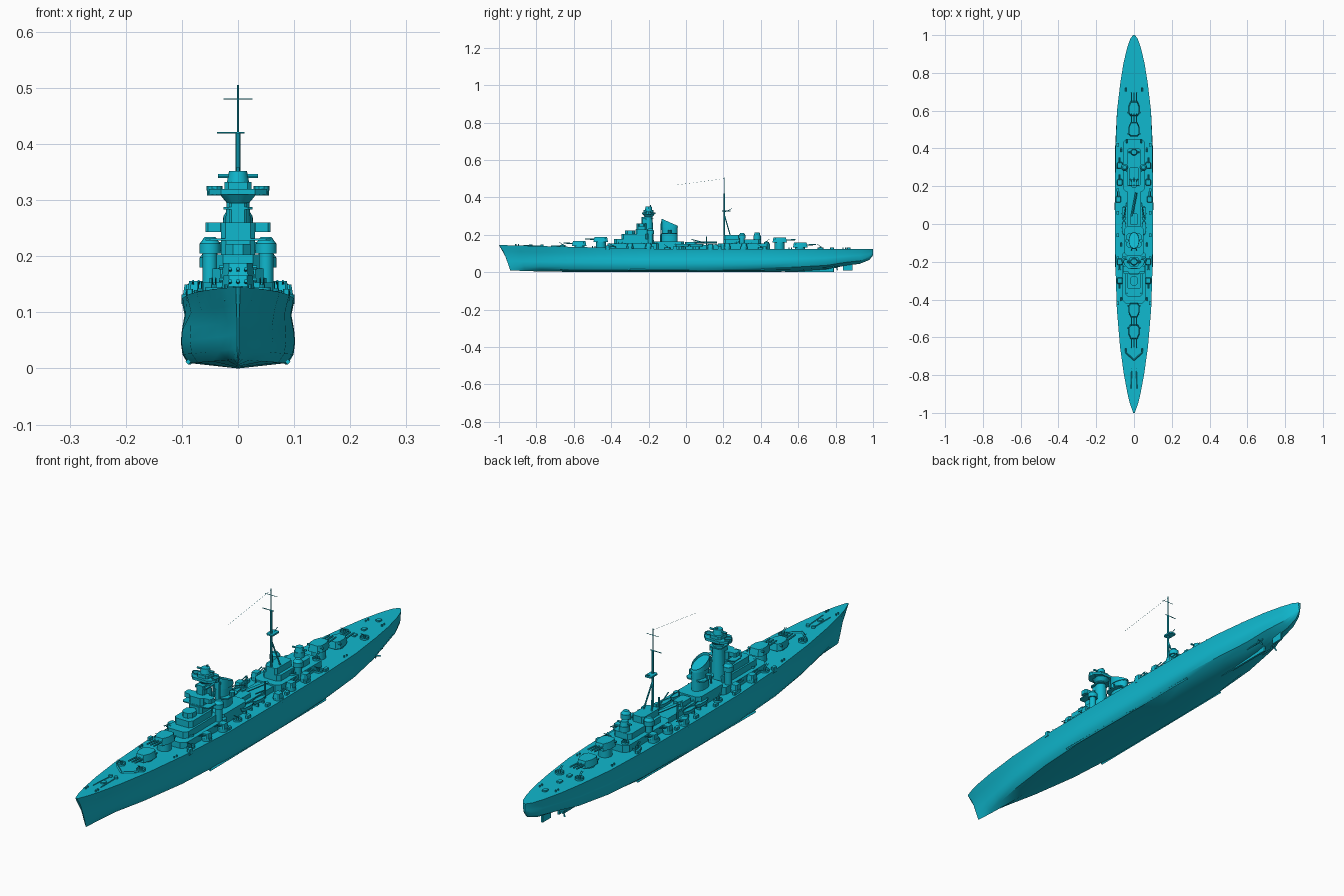
import bpy, bmesh
from math import sin, cos, pi
from mathutils import Vector

default_cube = bpy.data.objects.get("Cube")
if default_cube:
    bpy.data.objects.remove(default_cube, do_unlink=True)

teal = bpy.data.materials.new("teal paint")
teal.use_nodes = True
teal.diffuse_color = (0.005, 0.48, 0.62, 1)
teal.node_tree.nodes["Principled BSDF"].inputs["Base Color"].default_value = teal.diffuse_color
parts = []
SIDES = (("right", -1), ("left", 1))


def finish(name, bm):
    bmesh.ops.recalc_face_normals(bm, faces=bm.faces)
    mesh = bpy.data.meshes.new(name)
    bm.to_mesh(mesh)
    bm.free()
    mesh.materials.append(teal)
    obj = bpy.data.objects.new(name, mesh)
    bpy.context.collection.objects.link(obj)
    parts.append(obj)
    return obj


def loft(name, rings, well=0):
    """Skin a stack of closed rings; an optional well hollows the last cap."""
    bm = bmesh.new()
    loops = [[bm.verts.new(point) for point in ring] for ring in rings]
    for low, high in zip(loops, loops[1:]):
        for i in range(len(low)):
            j = (i + 1) % len(low)
            bm.faces.new((low[i], low[j], high[j], high[i]))
    bm.faces.new(loops[0])
    cap = bm.faces.new(loops[-1])
    if well:
        bmesh.ops.inset_region(bm, faces=[cap], thickness=0.003)
        for vert in cap.verts:
            vert.co.z -= well
    return finish(name, bm)


def slab(name, outline, x, y, bottom, top, taper=1.0, tilt=0, well=0):
    """Extrude a plan outline upward, with optional taper and sloping top."""
    low = [(x + px, y + py, bottom) for px, py in outline]
    high = [(x + px * taper, y + py * taper, top + py * tilt) for px, py in outline]
    return loft(name, (low, high), well)


def house(name, y, bottom, top, wide, long, x=0, cut=0.3, taper=1.0):
    """Deckhouse with chamfered corners; wide and long are half sizes."""
    c = cut * min(wide, long)
    quarter = ((wide, long - c), (wide - c, long))
    outline = [quarter[0], quarter[1], (-quarter[1][0], long), (-wide, long - c)]
    outline += [(-px, -py) for px, py in outline]
    return slab(name, outline, x, y, bottom, top, taper)


def oval(wide, long, count):
    return [(wide * cos(2 * pi * i / count), long * sin(2 * pi * i / count)) for i in range(count)]


def drum(name, x, y, bottom, top, radius, taper=1.0, count=12, well=0):
    return slab(name, oval(radius, radius, count), x, y, bottom, top, taper, well=well)


def rod(name, start, end, radius, count=6):
    start, end = Vector(start), Vector(end)
    turn = (end - start).to_track_quat("Z", "Y")
    ring = [turn @ Vector((px, py, 0)) for px, py in oval(radius, radius, count)]
    return loft(name, [[p + start for p in ring], [p + end for p in ring]])


def deck_height(y):
    return 0.125 + 0.025 * max(0, -y - 0.2)


# Hull stations: y, then half widths at deck, belt and bottom, then keel height
stations = (
    (-1, .004, .002, .001, .01), (-.95, .022, .010, .004, .008),
    (-.9, .034, .018, .008, .006), (-.8, .053, .036, .02, .004),
    (-.65, .074, .062, .045, .002), (-.45, .091, .086, .072, 0),
    (-.2, .099, .101, .087, 0), (.1, .101, .102, .09, 0),
    (.4, .098, .1, .08, 0), (.6, .09, .09, .055, .004),
    (.75, .072, .07, .03, .014), (.85, .056, .052, .02, .034),
    (.93, .037, .033, .015, .045), (.98, .02, .016, .008, .065),
    (1, .005, .004, .002, .09))
rings = []
for y, deck, belt, floor, keel in stations:
    depth = deck_height(y) - keel
    waist = 0.35 * belt + 0.65 * deck - 0.06 * deck
    half = ((floor, 0.08), (belt * 0.75 + floor * 0.25, 0.2), (belt, 0.38),
            (belt * 0.98, 0.55), (waist, 0.76), (deck, 1))
    section = [(0, 0)] + list(half) + [(-w, h) for w, h in reversed(half)]
    rake = 0.2 * max(0, -0.7 - y)
    rings.append([(w, y + rake * (1 - h) ** 0.7, keel + h * depth) for w, h in section])
loft("hull", rings)

# Keel fin, rudder, bilge keels, shafts and propellers
house("keel_fin", 0.66, 0.002, 0.035, 0.004, 0.13)
house("rudder", 0.865, 0.01, 0.055, 0.004, 0.026)
for label, s in SIDES:
    rod("bilge_keel_" + label, (s * 0.089, -0.3, 0.012), (s * 0.084, 0.42, 0.012), 0.005, 4)
    rod("shaft_" + label, (s * 0.035, 0.62, 0.025), (s * 0.035, 0.81, 0.024), 0.003)
    rod("shaft_strut_" + label, (s * 0.035, 0.79, 0.024), (s * 0.02, 0.79, 0.06), 0.003)
    for blade in range(3):
        a = blade * 2 * pi / 3
        rod("propeller_blade_" + label, (s * 0.035, 0.805, 0.024),
            (s * 0.035 + 0.015 * cos(a), 0.81, 0.024 + 0.015 * sin(a)), 0.003, 4)


# Main triple turrets
def main_turret(name, y, base, facing):
    drum(name + "_barbette", 0, y, deck_height(y) - 0.01, base, 0.026, count=16)
    plan = ((0.018, 0.04), (0.03, 0.012), (0.03, -0.022), (0.02, -0.038))
    outline = [(px, facing * py) for px, py in plan]
    outline += [(-px, py) for px, py in reversed(outline)]
    slab(name + "_house", outline, 0, y, base, base + 0.026, 0.86)
    rod(name + "_rangefinder", (-0.034, y - facing * 0.022, base + 0.018),
        (0.034, y - facing * 0.022, base + 0.018), 0.004)
    for x in (-0.014, 0, 0.014):
        rod(name + "_barrel", (x, y + facing * 0.03, base + 0.013),
            (x, y + facing * 0.085, base + 0.016), 0.0032, 8)


main_turret("fore_turret", -0.57, 0.14, -1)
main_turret("upper_fore_turret", -0.455, 0.162, -1)
main_turret("upper_aft_turret", 0.5, 0.158, 1)
main_turret("aft_turret", 0.61, 0.132, 1)

# Forward superstructure, stepping up toward the tower
house("fore_base", -0.28, 0.12, 0.153, 0.062, 0.14)
house("fore_lower_house", -0.285, 0.15, 0.178, 0.045, 0.1)
house("fore_upper_house", -0.275, 0.175, 0.203, 0.038, 0.07)
house("conning_tower", -0.3, 0.2, 0.222, 0.022, 0.026, cut=0.6)
house("navigating_bridge", -0.235, 0.2, 0.228, 0.03, 0.035)
house("bridge_wings", -0.24, 0.228, 0.232, 0.058, 0.026)
house("bridge_screen", -0.238, 0.23, 0.26, 0.03, 0.027)
for label, s in SIDES:
    house("bridge_wing_" + label, -0.238, 0.243, 0.26, 0.016, 0.016, x=s * 0.042)

# Tower and its fighting top
drum("tower", 0, -0.2, 0.13, 0.312, 0.03, 0.65, 12)
house("tower_front", -0.222, 0.2, 0.295, 0.016, 0.015)
house("tower_middle_platform", -0.205, 0.283, 0.288, 0.026, 0.032)
drum("tower_bracket", 0, -0.2, 0.295, 0.312, 0.02, 1.7, 12)
house("tower_top_platform", -0.2, 0.31, 0.32, 0.052, 0.036, cut=0.6)
house("tower_top_house", -0.2, 0.32, 0.332, 0.024, 0.026)
drum("main_director", 0, -0.2, 0.33, 0.352, 0.02, 0.8, 12)
rod("main_rangefinder", (-0.036, -0.2, 0.343), (0.036, -0.2, 0.343), 0.004)
rod("director_post", (0, -0.19, 0.35), (0, -0.19, 0.358), 0.004)
for label, s in SIDES:
    drum("tower_top_sponson_" + label, s * 0.042, -0.2, 0.308, 0.325, 0.013, 1.1, 10, 0.005)

# Funnel with a raked, hollow cap
house("funnel_base", -0.09, 0.12, 0.165, 0.05, 0.08)
slab("funnel", oval(0.025, 0.042, 24), 0, -0.088, 0.16, 0.258, 0.98, -0.4)
slab("funnel_cap", oval(0.028, 0.045, 24), 0, -0.088, 0.24, 0.267, 0.95, -0.42, 0.012)
house("funnel_platform", -0.088, 0.205, 0.21, 0.04, 0.04)
for label, s in SIDES:
    drum("searchlight_" + label, s * 0.036, -0.088, 0.208, 0.225, 0.01, 1, 10)
    rod("steam_pipe_" + label, (s * 0.013, -0.136, 0.16), (s * 0.013, -0.131, 0.272), 0.004)

# Midship houses, catapult and ship boats
house("midship_house", 0.08, 0.12, 0.146, 0.034, 0.1)
house("midship_upper_house", 0.025, 0.145, 0.162, 0.02, 0.03)
rod("catapult", (-0.012, 0.04, 0.158), (0.012, 0.165, 0.158), 0.006, 4)
for label, s in SIDES:
    for y in (-0.02, 0.055):
        hull_plan = oval(0.01, 0.032, 12)
        slab("boat_" + label, hull_plan, s * 0.053, y, 0.136, 0.15, 1.2, well=0.004)
        for end in (-0.018, 0.018):
            house("boat_cradle_" + label, y + end, 0.12, 0.138, 0.01, 0.003, x=s * 0.053)
    rod("crane_post_" + label, (s * 0.04, 0.11, 0.12), (s * 0.04, 0.11, 0.19), 0.004)
    rod("crane_arm_" + label, (s * 0.04, 0.11, 0.155), (s * 0.055, 0.03, 0.175), 0.0025)

# Aft superstructure
house("aft_base", 0.31, 0.12, 0.152, 0.058, 0.14)
house("aft_lower_house", 0.3, 0.15, 0.175, 0.038, 0.1)
house("aft_upper_house", 0.25, 0.175, 0.2, 0.026, 0.05)
drum("aft_director_base", 0, 0.38, 0.17, 0.195, 0.02)
drum("aft_director", 0, 0.38, 0.195, 0.213, 0.017, 0.8)
rod("aft_rangefinder", (-0.03, 0.38, 0.204), (0.03, 0.38, 0.204), 0.0035)

# Tripod mast with yards and aerial
rod("mast_lower", (0, 0.205, 0.13), (0, 0.205, 0.42), 0.0045, 10)
rod("mast_upper", (0, 0.205, 0.42), (0, 0.205, 0.505), 0.0018)
for label, s in SIDES:
    rod("mast_leg_" + label, (s * 0.026, 0.25, 0.15), (0, 0.207, 0.3), 0.003)
rod("lower_yard", (-0.037, 0.205, 0.42), (0.012, 0.205, 0.42), 0.0015)
rod("upper_yard", (-0.026, 0.205, 0.48), (0.026, 0.205, 0.48), 0.001)
house("mast_platform", 0.215, 0.325, 0.331, 0.014, 0.022)
rod("mast_gaff", (0, 0.205, 0.32), (0, 0.245, 0.34), 0.0015)
rod("aerial_wire", (0, 0.205, 0.5), (0, -0.06, 0.465), 0.0004, 3)


# Secondary twin mounts in shields
def twin_mount(name, x, y, base, facing):
    drum(name + "_ring", x, y, deck_height(y) - 0.01, base, 0.018)
    house(name + "_shield", y, base, base + 0.018, 0.015, 0.017, x=x, taper=0.8)
    for gap in (-0.005, 0.005):
        rod(name + "_barrel", (x + gap, y, base + 0.011),
            (x + gap, y + facing * 0.042, base + 0.018), 0.002)


# Light guns in open round tubs
def gun_tub(name, x, y, base, radius=0.016, facing=-1):
    drum(name + "_tub", x, y, base, base + 0.009, radius, well=0.007)
    drum(name + "_pedestal", x, y, base, base + 0.014, 0.005, count=8)
    for gap in (-0.003, 0.003):
        rod(name + "_barrel", (x + gap, y, base + 0.013),
            (x + gap, y + facing * 0.018, base + 0.026), 0.0013)


for label, s in SIDES:
    for y, facing in ((-0.3, -1), (-0.2, -1), (0.22, 1), (0.31, 1)):
        twin_mount("secondary_mount_" + label, s * 0.075, y, 0.138, facing)
    twin_mount("midship_mount_" + label, s * 0.083, 0.13, 0.132, 1)
    for y in (-0.66, -0.39, -0.1, 0.4, 0.72):
        inset = 0.043 if abs(y) > 0.6 else 0.068
        gun_tub("deck_gun_" + label, s * inset, y, deck_height(y) - 0.001)
    for y in (-0.35, 0.28, 0.43):
        gun_tub("house_gun_" + label, s * 0.038, y, 0.152, 0.013, 1 if y > 0 else -1)
    # High-angle directors on tall pedestals
    for y, top in ((-0.19, 0.205), (0.3, 0.18)):
        drum("director_pedestal_" + label, s * 0.05, y, 0.13, top, 0.013)
        drum("high_director_" + label, s * 0.05, y, top, top + 0.018, 0.019, 1, 14)
        drum("high_director_dome_" + label, s * 0.05, y, top + 0.018, top + 0.029, 0.018, 0.55, 14)
    # Deck fittings: bollards, anchor windlass, vents and lockers
    for y in (-0.91, -0.5, 0.55, 0.84):
        for step in (0, 0.014):
            edge = 0.022 if y < -0.9 else 0.035 if y > 0.8 else 0.075
            drum("bollard_" + label, s * edge, y + step, 0.12, deck_height(y) + 0.007, 0.003, count=8)
    drum("windlass_" + label, s * 0.012, -0.77, 0.13, 0.147, 0.007)
    rod("anchor_chain_" + label, (s * 0.012, -0.77, 0.14), (s * 0.016, -0.87, 0.143), 0.002, 4)
    for i in range(8):
        y = -0.42 + 0.12 * i
        house("deck_locker_" + label, y, 0.12, deck_height(y) + 0.011, 0.006, 0.01, x=s * 0.086)
    # Breakwater
    rod("breakwater_" + label, (0, -0.72, 0.138), (s * 0.045, -0.68, 0.138), 0.004, 4)

# Aft deck hatches and jackstaffs
for y in (0.72, 0.78, 0.87, -0.83):
    house("deck_hatch", y, 0.12, deck_height(y) + 0.006, 0.008, 0.01)

# Smooth rounded parts while keeping hard edges
for obj in bpy.context.selected_objects:
    obj.select_set(False)
for obj in parts:
    obj.select_set(True)
bpy.context.view_layer.objects.active = parts[0]
bpy.ops.object.shade_smooth_by_angle(angle=0.55)
